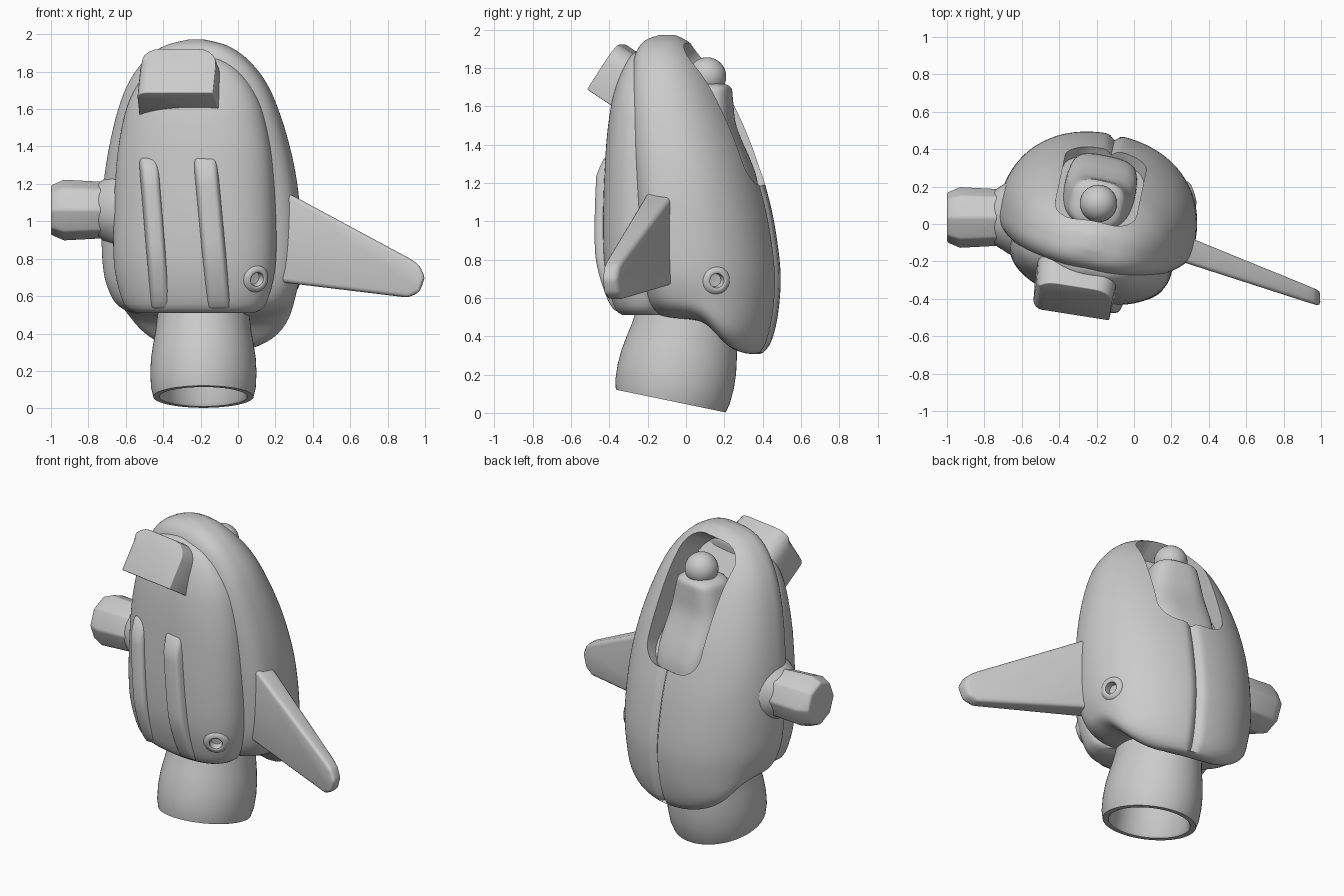
import bpy, bmesh
from math import sin, cos, pi, radians, exp, tanh
from mathutils import Vector, Matrix
from mathutils.bvhtree import BVHTree

if "Cube" in bpy.data.objects:
    bpy.data.objects.remove(bpy.data.objects["Cube"])

grey = bpy.data.materials.new("plain_grey")
grey.use_nodes = True
grey.diffuse_color = (0.6, 0.6, 0.6, 1)
grey.node_tree.nodes["Principled BSDF"].inputs["Base Color"].default_value = (0.6, 0.6, 0.6, 1)

# The body is turned slightly about the vertical
TURN = Matrix.Translation((-0.2, 0, 0)) @ Matrix.Rotation(radians(-12), 4, "Z")


def bake(obj):
    """Apply all modifiers."""
    deps = bpy.context.evaluated_depsgraph_get()
    mesh = bpy.data.meshes.new_from_object(obj.evaluated_get(deps))
    obj.modifiers.clear()
    obj.data = mesh


def smooth(obj, angle=40):
    bpy.ops.object.select_all(action="DESELECT")
    obj.select_set(True)
    bpy.context.view_layer.objects.active = obj
    bpy.ops.object.shade_smooth_by_angle(angle=radians(angle))


def carve(target, cutter):
    """Cut one solid out of another and drop the cutter."""
    cut = target.modifiers.new("cut", "BOOLEAN")
    cut.object, cut.operation, cut.solver = cutter, "DIFFERENCE", "EXACT"
    bake(target)
    bpy.data.objects.remove(cutter)
    smooth(target)


def finish(name, bm, matrix=Matrix(), bevel=0.0):
    bmesh.ops.transform(bm, matrix=matrix, verts=bm.verts)
    bmesh.ops.remove_doubles(bm, verts=bm.verts, dist=1e-5)
    bmesh.ops.recalc_face_normals(bm, faces=bm.faces)
    mesh = bpy.data.meshes.new(name)
    bm.to_mesh(mesh)
    bm.free()
    obj = bpy.data.objects.new(name, mesh)
    bpy.context.collection.objects.link(obj)
    mesh.materials.append(grey)
    if bevel:
        mod = obj.modifiers.new("soft_edges", "BEVEL")
        mod.width, mod.segments, mod.limit_method = bevel, 3, "ANGLE"
        bake(obj)
    smooth(obj)
    return obj


def skin(rings):
    """Join closed rings of points into a capped solid."""
    bm = bmesh.new()
    rows = [[bm.verts.new(p) for p in ring] for ring in rings]
    n = len(rows[0])
    for a, b in zip(rows, rows[1:]):
        for i in range(n):
            bm.faces.new((a[i], a[(i + 1) % n], b[(i + 1) % n], b[i]))
    bm.faces.new(rows[0])
    bm.faces.new(rows[-1])
    return bm


def spline(keys, steps=4):
    """Smooth curve through key rows."""
    k = [Vector(row) for row in keys]
    k = [k[0]] + k + [k[-1]]
    out = []
    for p, a, b, q in zip(k, k[1:], k[2:], k[3:]):
        for s in range(steps):
            t = s / steps
            out.append(0.5 * (2 * a + (b - p) * t + (2 * p - 5 * a + 4 * b - q) * t ** 2
                              + (3 * a - p - 3 * b + q) * t ** 3))
    return out + [k[-1]]


def power(v, n):
    return (1 if v > 0 else -1) * abs(v) ** (2 / n)


def loft(name, keys, front_n, back_n, groove=0.0, segs=160, shift=0.0):
    """Stack of rounded sections: height, half width, front, middle, back, drop of the rear."""
    rings = []
    for z, a, yf, ym, yb, drop in spline(keys):
        ring = []
        for i in range(segs):
            t = 2 * pi * i / segs
            n = back_n if sin(t) > 0 else front_n
            x = a * power(cos(t), n)
            y = ym + (yb - ym if sin(t) > 0 else ym - yf) * power(sin(t), n)
            low = z - drop * (0.5 + 0.5 * tanh((y - 0.23) / 0.08))
            if sin(t) > 0 and a > 0.3 and z < 1.4:
                y -= groove * exp(-(x / 0.022) ** 2)
            ring.append((x + shift, y, low))
        rings.append(ring)
    return finish(name, skin(rings), TURN)


def lathe(name, profile, segs, matrix, bevel=0.0):
    bm = bmesh.new()
    rows = [[bm.verts.new((r * cos(2 * pi * i / segs), r * sin(2 * pi * i / segs), z))
             for i in range(segs)] for r, z in profile]
    for a, b in zip(rows, rows[1:]):
        for i in range(segs):
            bm.faces.new((a[i], a[(i + 1) % segs], b[(i + 1) % segs], b[i]))
    return finish(name, bm, matrix, bevel)


def hit(obj, origin, direction):
    tree = BVHTree.FromPolygons([v.co for v in obj.data.vertices],
                                [p.vertices for p in obj.data.polygons])
    return tree.ray_cast(Vector(origin), Vector(direction))[:2]


# Back shell with a seam down its spine
shell = loft("back_shell", [
    (0.50, 0.04, 0.10, 0.13, 0.16, 0.18), (0.49, 0.22, -0.01, 0.16, 0.36, 0.19),
    (0.505, 0.36, -0.10, 0.13, 0.42, 0.17), (0.545, 0.455, -0.15, 0.10, 0.455, 0.12),
    (0.62, 0.50, -0.175, 0.05, 0.48, 0.05), (0.75, 0.53, -0.19, 0.02, 0.485, 0),
    (1.00, 0.535, -0.21, 0.00, 0.45, 0),
    (1.20, 0.52, -0.23, -0.01, 0.40, 0), (1.40, 0.485, -0.25, -0.03, 0.335, 0),
    (1.60, 0.43, -0.26, -0.06, 0.25, 0), (1.75, 0.365, -0.26, -0.08, 0.17, 0),
    (1.87, 0.27, -0.25, -0.10, 0.08, 0), (1.94, 0.165, -0.21, -0.11, 0.0, 0),
    (1.972, 0.04, -0.14, -0.10, -0.06, 0)],
    2.8, 2.2, groove=0.03)

# Slanted recess cut into the upper back
bm = bmesh.new()
bmesh.ops.create_cube(bm, size=1, matrix=Matrix.Diagonal((0.44, 0.83, 0.5, 1)))
upright = [e for e in bm.edges if abs(e.verts[0].co.z - e.verts[1].co.z) > 0.1]
bmesh.ops.bevel(bm, geom=upright, offset=0.14, segments=6, profile=0.5, affect="EDGES")
along, out = Vector((0, 0.56, -0.83)), Vector((0, 0.83, 0.56))
place = Matrix((Vector((1, 0, 0)), along, out)).transposed().to_4x4()
place.translation = Vector((-0.02, 0.12, 1.475)) + out * 0.25 - along * 0.022
carve(shell, finish("recess_cutter", bm, TURN @ place))
rim = shell.modifiers.new("soft_rim", "BEVEL")
rim.width, rim.segments, rim.limit_method, rim.angle_limit = 0.012, 2, "ANGLE", radians(50)
bake(shell)
smooth(shell)

# Pod and ball in the recess
loft("recess_pod", [
    (1.12, 0.16, 0.22, 0.30, 0.37, 0), (1.22, 0.18, 0.15, 0.25, 0.36, 0),
    (1.32, 0.19, 0.08, 0.2, 0.325, 0), (1.42, 0.19, 0.03, 0.15, 0.28, 0),
    (1.52, 0.18, -0.01, 0.12, 0.245, 0), (1.64, 0.155, -0.02, 0.11, 0.235, 0),
    (1.70, 0.13, -0.01, 0.11, 0.225, 0), (1.725, 0.06, 0.06, 0.11, 0.17, 0)],
    3, 3, segs=48, shift=-0.02)
bm = bmesh.new()
bmesh.ops.create_uvsphere(bm, u_segments=32, v_segments=16, radius=0.1)
finish("pod_ball", bm, Matrix.Translation((-0.19, 0.11, 1.755)))

# Front plate
plate = loft("front_plate", [
    (0.51, 0.32, -0.32, -0.17, -0.05, 0), (0.56, 0.385, -0.365, -0.17, -0.05, 0),
    (0.75, 0.435, -0.41, -0.17, -0.05, 0), (1.0, 0.44, -0.42, -0.17, -0.05, 0),
    (1.3, 0.425, -0.41, -0.17, -0.05, 0), (1.5, 0.395, -0.395, -0.17, -0.05, 0),
    (1.65, 0.35, -0.37, -0.18, -0.1, 0), (1.78, 0.27, -0.33, -0.19, -0.1, 0),
    (1.86, 0.17, -0.29, -0.2, -0.1, 0), (1.89, 0.05, -0.25, -0.2, -0.15, 0)],
    2.2, 3, shift=0.005)

# Two raised ribs that follow the plate
for side, top_x, low_x, half in (("right", -0.475, -0.41, 0.062), ("left", -0.175, -0.10, 0.078)):
    rings = []
    for i in range(17):
        t = i / 16
        x, z = top_x + (low_x - top_x) * t, 1.34 - 0.81 * t
        y = hit(plate, (x, -2, z), (0, 1, 0))[0].y
        rise = 0.045 * min(1, 0.1 + t * 8, 0.3 + (1 - t) * 2)
        rings.append([(x - half, y + 0.06, z), (x - half * 0.65, y - rise, z),
                      (x + half * 0.65, y - rise, z), (x + half, y + 0.06, z)])
    finish(side + "_rib", skin(rings), bevel=0.02)

# Tilted block at the top of the plate, narrower and rounder in front
bm = bmesh.new()
bmesh.ops.create_cube(bm, size=1, matrix=Matrix.Diagonal((0.42, 0.24, 0.28, 1)))
for v in bm.verts:
    v.co.x *= 1.06 if v.co.y > 0 else 0.98
corners = [e for e in bm.edges if all(v.co.z > 0 for v in e.verts)
           and abs(e.verts[0].co.y - e.verts[1].co.y) > 0.1]
bmesh.ops.bevel(bm, geom=corners, offset=0.1, segments=5, profile=0.5, affect="EDGES")
nose = [e for e in bm.edges if all(v.co.y < 0 and v.co.x < -0.2 for v in e.verts)]
bmesh.ops.bevel(bm, geom=nose, offset=0.05, segments=4, profile=0.5, affect="EDGES")
finish("top_block", bm, Matrix.Translation((-0.31, -0.31, 1.74))
       @ Matrix.Rotation(radians(-9), 4, "Z") @ Matrix.Rotation(radians(-33), 4, "X"), 0.02)

# Swept wing, thinner towards its tip
wing = [(0.1, 1.2, 0.08), (0.27, 1.15, 0.072), (0.92, 0.80, 0.045), (0.97, 0.765, 0.042),
        (1.0, 0.70, 0.04), (0.97, 0.62, 0.042), (0.91, 0.592, 0.045), (0.1, 0.69, 0.08)]
finish("wing", skin([[(x, -0.145 - 0.365 * (x - 0.3) + s * h, z) for x, z, h in wing]
                     for s in (-1, 1)]), bevel=0.022)

# Eight-sided side handle with a round flared root
side = Matrix.Translation((-1, 0.035, 1.06)) @ Matrix.Rotation(radians(90), 4, "Y")
lathe("side_handle", [(0, 0.4), (0.155, 0.4), (0.155, 0.26), (0.165, 0.07), (0.135, 0), (0, 0)],
      8, side, 0.012)
lathe("handle_root", [(0, 0.42), (0.22, 0.42), (0.195, 0.33), (0.175, 0.3), (0.16, 0.275),
                      (0.14, 0.25), (0, 0.25)], 40, side)

# Hollow, tilted neck, slightly deeper than wide
lathe("neck", [(0, 0.32), (0.22, 0.3), (0.225, 0.02), (0.235, 0), (0.268, 0), (0.28, 0.05),
               (0.284, 0.13), (0.28, 0.21), (0.27, 0.28), (0.256, 0.36), (0.243, 0.48), (0, 0.5)],
      64, Matrix.Translation((-0.185, -0.08, 0.062)) @ Matrix.Rotation(radians(-11.7), 4, "X")
      @ Matrix.Diagonal((1, 1.09, 1, 1)))

# Round sunken sockets on the plate and the shell
for name, target, origin, aim in (("front_socket", plate, (0.1, -2, 0.69), (0, 1, 0)),
                                  ("side_socket", shell, (2, 0.16, 0.69), (-1, 0, 0))):
    spot, normal = hit(target, origin, aim)
    seat = Matrix.Translation(spot) @ normal.to_track_quat("Z", "Y").to_matrix().to_4x4()
    carve(target, lathe("socket_cutter", [(0, -0.06), (0.045, -0.06), (0.045, 0.06), (0, 0.06)],
                        32, seat))
    lathe(name, [(0, -0.04), (0.034, -0.036), (0.038, 0.006), (0.044, 0.01), (0.054, 0.009),
                 (0.07, 0.0), (0.08, -0.02)], 32, seat)
